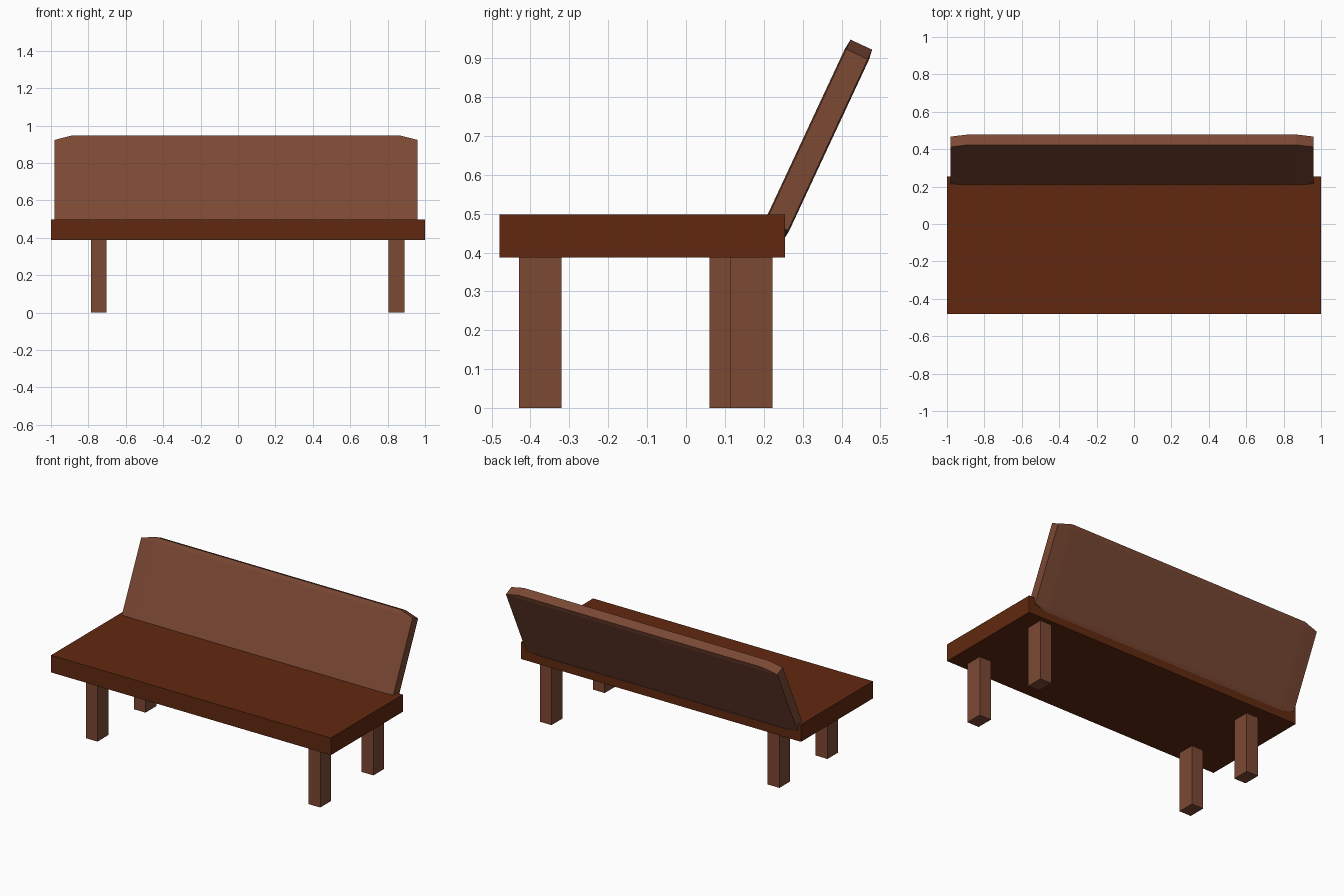
import bpy
from math import radians

if "Cube" in bpy.data.objects:
    bpy.data.objects.remove(bpy.data.objects["Cube"])


def material(name, rgb):
    m = bpy.data.materials.new(name)
    m.diffuse_color = (*rgb, 1)
    m.use_nodes = True
    m.node_tree.nodes["Principled BSDF"].inputs["Base Color"].default_value = m.diffuse_color
    return m


dark_wood = material("dark wood", (0.12, 0.022, 0.005))
light_wood = material("light wood", (0.20, 0.066, 0.034))


def box(name, lo, hi, mat):
    """Box spanning two opposite corners."""
    centre = [(a + b) / 2 for a, b in zip(lo, hi)]
    bpy.ops.mesh.primitive_cube_add(size=2, location=centre)
    ob = bpy.context.object
    ob.name = name
    ob.scale = [(b - a) / 2 for a, b in zip(lo, hi)]
    ob.data.materials.append(mat)
    return ob


# Seat slab
box("seat", (-1, -0.48, 0.387), (1, 0.254, 0.498), dark_wood)

# Legs: the left back leg stands slightly further forward than the right one
for side, x, back_y in (("left", -0.745, 0.06), ("right", 0.847, 0.113)):
    for place, y in (("front", -0.43), ("back", back_y)):
        box(f"{place}_leg_{side}", (x - 0.042, y, 0), (x + 0.042, y + 0.11, 0.39), light_wood)

# Backrest: bevelled panel, stretched by its scale and leaning back
backrest = box("backrest", (-0.98, 0.303, 0.42), (0.96, 0.371, 0.96), light_wood)
backrest.rotation_euler.x = radians(-25)
bevel = backrest.modifiers.new("chamfer", 'BEVEL')
bevel.width = 0.1
bevel.segments = 1
